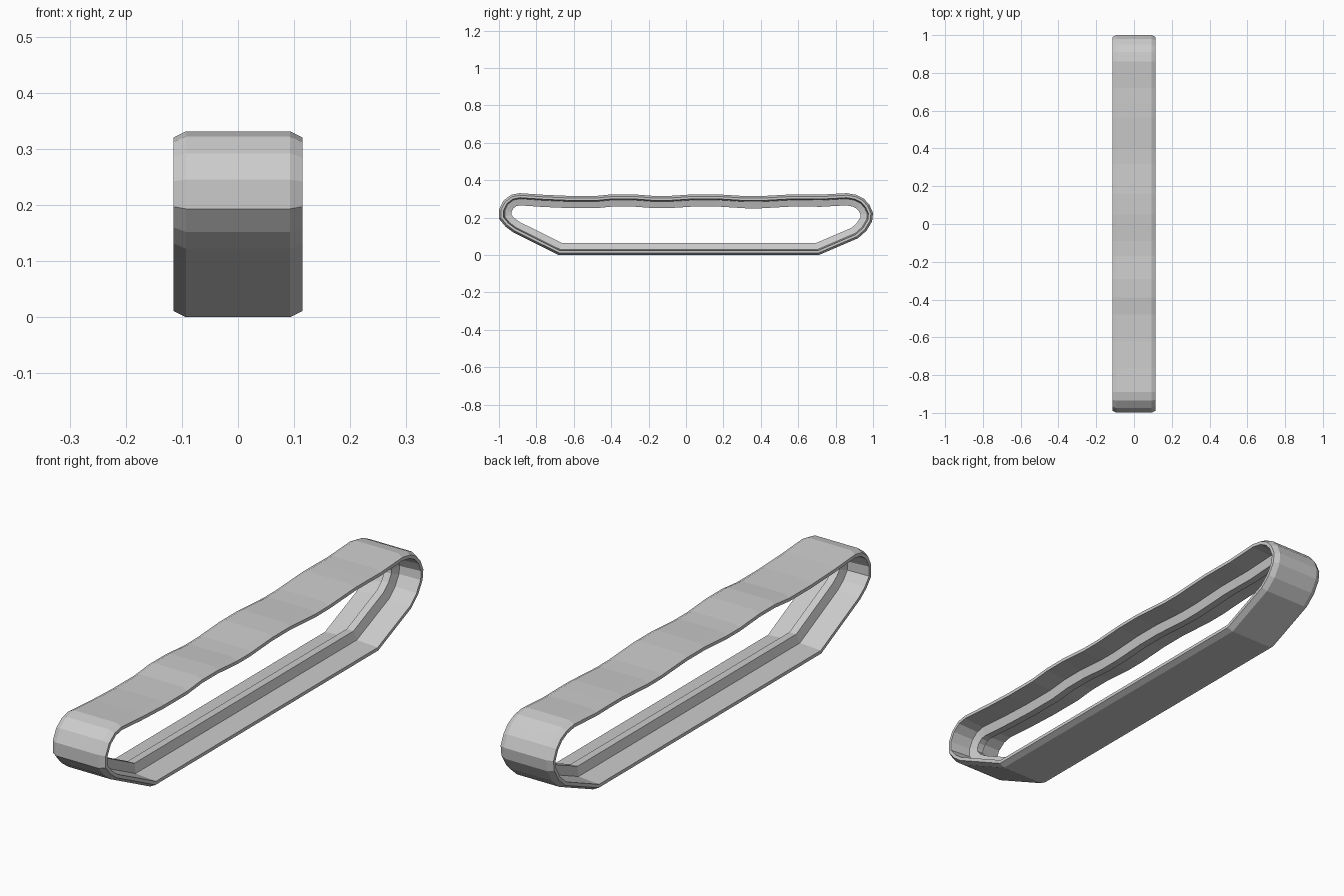
import bpy, bmesh
from mathutils import Vector

if "Cube" in bpy.data.objects:
    bpy.data.objects.remove(bpy.data.objects["Cube"])

# outer outline of the belt seen from the side (y, z), counter-clockwise
path = [(-.68, 0), (.71, 0),
        (.92, .09), (.965, .13), (.995, .18), (1, .225), (.98, .27), (.95, .302), (.91, .322), (.86, .331),
        (.72, .323), (.64, .324), (.56, .324), (.40, .315), (.32, .315), (.16, .325), (.05, .325),
        (-.09, .316), (-.17, .316), (-.29, .325), (-.39, .325), (-.48, .316), (-.62, .316), (-.76, .322),
        (-.89, .331), (-.935, .322), (-.975, .292), (-.999, .245), (-.999, .193), (-.965, .152), (-.925, .122)]

# half cross-section (x, depth inward): tread, chamfer, rim, inner face, guide ridge
half = [(.093, 0), (.115, .011), (.115, .024), (.025, .030), (.015, .065)]
section = half + [(-x, d) for x, d in reversed(half)]


def inward(i):
    """Mitred inward direction at path point i."""
    p = [Vector(path[(i + k) % len(path)]) for k in (-1, 0, 1)]
    a, b = (p[1] - p[0]).normalized(), (p[2] - p[1]).normalized()
    na, nb = Vector((-a.y, a.x)), Vector((-b.y, b.x))
    return (na + nb) / (1 + na.dot(nb))


# sweep the section around the outline
bm = bmesh.new()
rings = []
for i, (y, z) in enumerate(path):
    n = inward(i)
    rings.append([bm.verts.new((x, y + n.x * d, z + n.y * d)) for x, d in section])
for i, r in enumerate(rings):
    s = rings[(i + 1) % len(rings)]
    for j in range(len(section)):
        k = (j + 1) % len(section)
        bm.faces.new((r[j], r[k], s[k], s[j]))
bmesh.ops.recalc_face_normals(bm, faces=bm.faces)
mesh = bpy.data.meshes.new("track_belt")
bm.to_mesh(mesh)
bm.free()
bpy.context.collection.objects.link(bpy.data.objects.new("track_belt", mesh))
